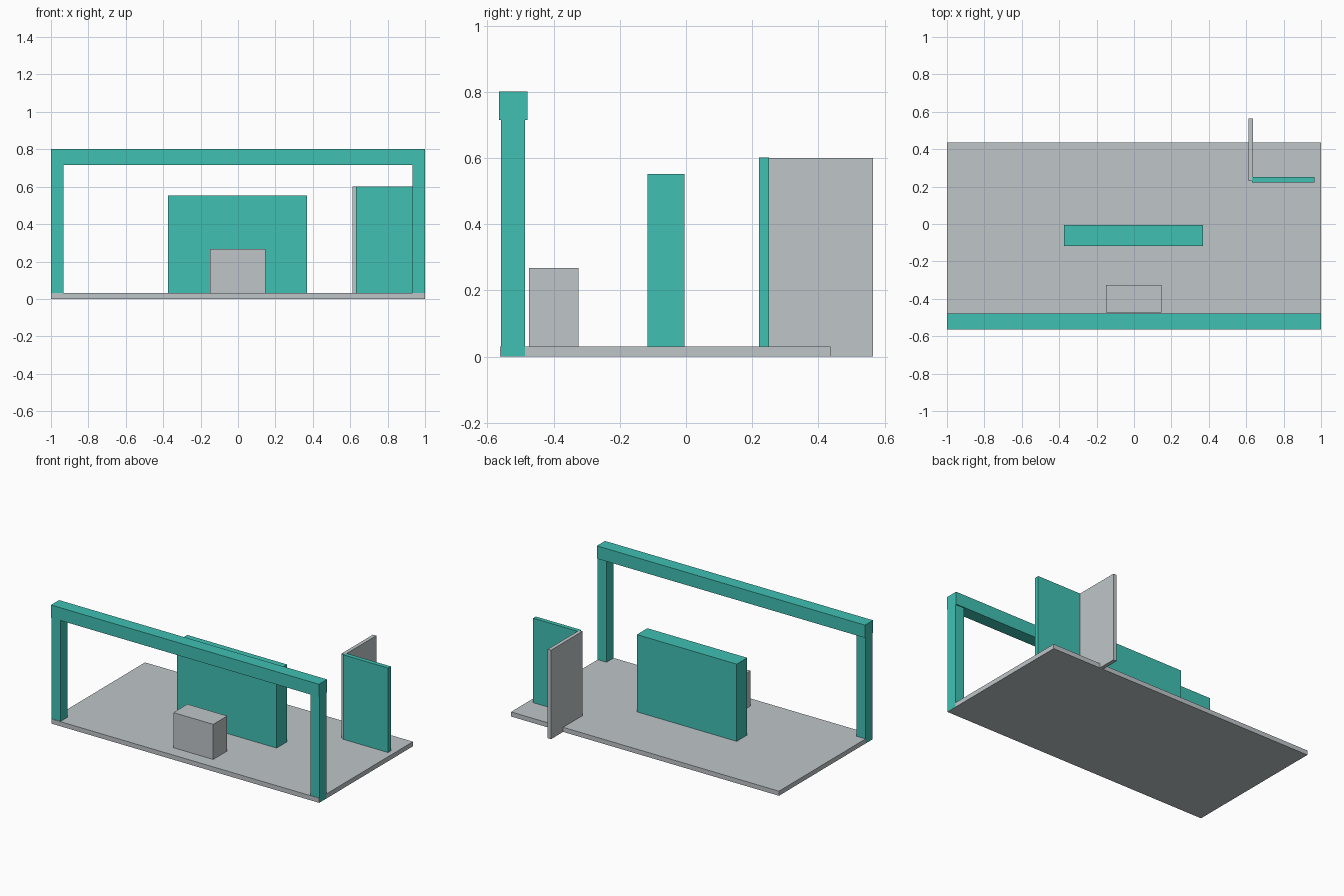
import bpy
import bmesh
from mathutils import Vector

if "Cube" in bpy.data.objects:
    bpy.data.objects.remove(bpy.data.objects["Cube"])


def material(name, rgb):
    m = bpy.data.materials.new(name)
    m.diffuse_color = (*rgb, 1.0)
    m.use_nodes = True
    m.node_tree.nodes["Principled BSDF"].inputs["Base Color"].default_value = m.diffuse_color
    return m


GREY = material("light_grey", (0.52, 0.56, 0.58))
TEAL = material("teal", (0.05, 0.53, 0.45))


def box(name, x, y, z, mat):
    """Axis-aligned box from three (min, max) ranges."""
    size = Vector((x[1] - x[0], y[1] - y[0], z[1] - z[0]))
    bm = bmesh.new()
    bmesh.ops.create_cube(bm, size=1.0)
    bmesh.ops.scale(bm, vec=size, verts=bm.verts)
    mesh = bpy.data.meshes.new(name)
    bm.to_mesh(mesh)
    bm.free()
    mesh.materials.append(mat)
    obj = bpy.data.objects.new(name, mesh)
    obj.location = (sum(x) / 2, sum(y) / 2, sum(z) / 2)
    bpy.context.collection.objects.link(obj)
    return obj


# Floor slab
box("floor", (-0.9995, 0.9995), (-0.562, 0.437), (0, 0.031), GREY)

# Front gateway: two posts and a slightly deeper beam
for side, x in (("left", (-1.0, -0.933)), ("right", (0.933, 1.0))):
    box(side + "_post", x, (-0.559, -0.486), (0.001, 0.716), TEAL)
box("top_beam", (-1.0, 1.0), (-0.565, -0.479), (0.715, 0.801), TEAL)

# Central display wall and the counter in front of it
box("display_wall", (-0.375, 0.37), (-0.117, -0.005), (0.001, 0.552), TEAL)
box("counter", (-0.15, 0.147), (-0.474, -0.325), (0.001, 0.268), GREY)

# Corner partition: front panel and side panel past the floor edge
box("partition_front", (0.63, 0.965), (0.221, 0.25), (0.001, 0.601), TEAL)
box("partition_side", (0.611, 0.636), (0.231, 0.565), (0, 0.6), GREY)
